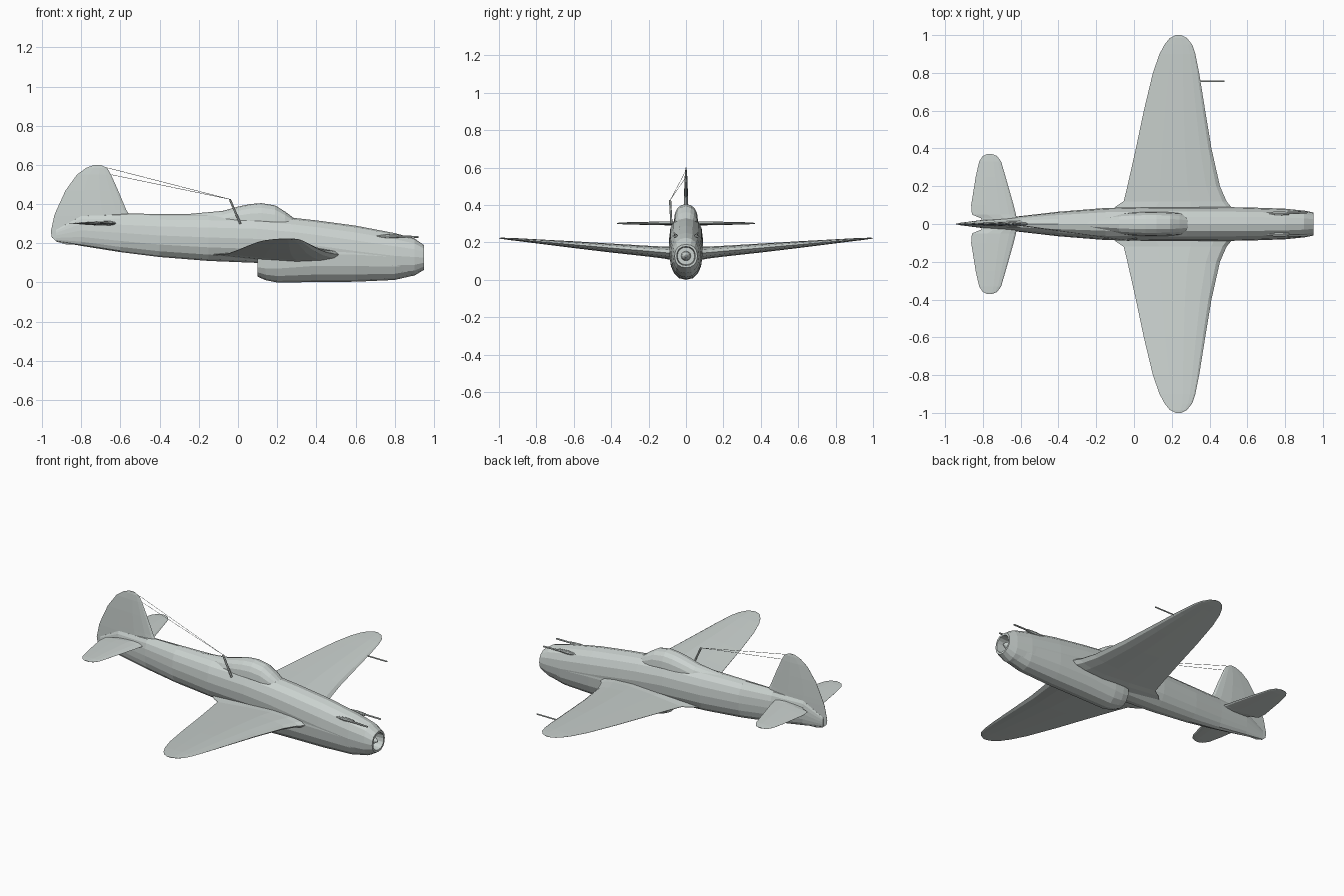
import bpy, bmesh, math
from mathutils import Vector

skin = bpy.data.materials.new("pale grey green")
skin.diffuse_color = (0.60, 0.65, 0.63, 1)


def loft(name, rings, smooth=False):
    """Skin a list of closed rings and cap both ends."""
    bm = bmesh.new()
    vs = [[bm.verts.new(p) for p in r] for r in rings]
    n = len(vs[0])
    for a, b in zip(vs, vs[1:]):
        for i in range(n):
            bm.faces.new((a[i], a[(i + 1) % n], b[(i + 1) % n], b[i]))
    bm.faces.new(vs[0])
    bm.faces.new(vs[-1])
    bmesh.ops.recalc_face_normals(bm, faces=bm.faces)
    me = bpy.data.meshes.new(name)
    bm.to_mesh(me)
    bm.free()
    me.materials.append(skin)
    ob = bpy.data.objects.new(name, me)
    bpy.context.collection.objects.link(ob)
    return ob


def oval(x, top, bot, hw, n=16, p=0.9):
    """Cross-section of the body at x."""
    zc, h, pts = (top + bot) / 2, (top - bot) / 2, []
    for i in range(n):
        a = 2 * math.pi * i / n
        c, s = math.cos(a), math.sin(a)
        pts.append((x, hw * math.copysign(abs(c) ** p, c), zc + h * math.copysign(abs(s) ** p, s)))
    return pts


def blade(name, sections, place):
    """Loft an aerofoil; sections are (span, leading x, trailing x, offset, thickness)."""
    foil = [(0, 0), (.04, .5), (.15, .85), (.35, 1), (.65, .65), (1, .04)]
    foil += [(f, -t) for f, t in reversed(foil[1:])]
    return loft(name, [[place(le + (te - le) * f, s, off + t * th / 2) for f, t in foil]
                       for s, le, te, off, th in sections])


def rod(name, a, b, r, n=6):
    a, b = Vector(a), Vector(b)
    q = (b - a).to_track_quat('Z', 'Y')
    circ = [q @ Vector((r * math.cos(2 * math.pi * i / n), r * math.sin(2 * math.pi * i / n), 0)) for i in range(n)]
    return loft(name, [[a + c for c in circ], [b + c for c in circ]])


# main fuselage with intake lip and recessed duct at the nose
body = [(-.93, .27, .21, .005), (-.8, .345, .187, .022), (-.6, .352, .155, .042),
        (-.4, .35, .13, .065), (-.15, .35, .11, .085), (.1, .345, .10, .09),
        (.28, .33, .08, .09), (.4, .317, .06, .09), (.6, .29, .03, .088),
        (.8, .252, .02, .081), (.9, .225, .035, .071), (.95, .19, .065, .061),
        (.95, .178, .077, .050), (.89, .174, .081, .046)]
loft("fuselage", [oval(*s) for s in body])
loft("intake_cone", [oval(.88, .155, .10, .028, 12, 1), oval(.92, .148, .107, .02, 12, 1),
                     oval(.945, .132, .123, .005, 12, 1)])

# engine bulge under the nose, with recessed exhaust
engine = [(.16, .17, .05, .055), (.1, .18, .045, .062), (.1, .195, .03, .074),
          (.14, .22, .012, .081), (.2, .245, 0, .086), (.4, .29, .002, .089),
          (.6, .28, .004, .088), (.8, .248, .013, .08), (.89, .222, .034, .068)]
loft("engine_fairing", [oval(*s) for s in engine])

# canopy blending into the spine
canopy = [(-.25, .35, .22, .03), (-.08, .365, .22, .055), (.0, .387, .23, .062),
          (.06, .400, .23, .064), (.12, .405, .23, .064), (.19, .393, .23, .062),
          (.24, .362, .23, .058), (.29, .325, .23, .045)]
loft("canopy", [oval(*s) for s in canopy])

# wings, tailplanes
wing = [(.05, .53, -.14, .142, .075), (.09, .515, -.10, .143, .07), (.12, .49, -.055, .146, .064),
        (.2, .455, -.035, .153, .058), (.4, .41, .01, .170, .048), (.6, .377, .052, .188, .036),
        (.8, .345, .10, .206, .022), (.9, .325, .135, .215, .015), (.95, .308, .162, .219, .011),
        (.985, .28, .19, .222, .007), (1.0, .25, .22, .223, .003)]
tail = [(0, -.61, -.80, .302, .026), (.03, -.62, -.81, .302, .025), (.05, -.625, -.858, .302, .023),
        (.1, -.637, -.862, .302, .021), (.25, -.68, -.838, .302, .015), (.33, -.703, -.82, .302, .011),
        (.36, -.725, -.80, .302, .007), (.37, -.75, -.78, .302, .004)]
for side, k in (("left", 1), ("right", -1)):
    place = lambda x, s, t: (x, k * s, t)
    blade(side + "_wing", wing, place)
    blade(side + "_tailplane", tail, place)
    # nose gun barrel and its trough fairing
    rod(side + "_gun", (.72, k * .058, .236), (.92, k * .062, .233), .005, 8)
    loft(side + "_gun_fairing", [[(x, k * .056 + y, z) for x, y, z in oval(x0, .236 + r, .236 - r, r, 8)]
                                 for x0, r in ((.68, .003), (.76, .011), (.82, .008))])

# fin and rudder
fin = [(.195, -.65, -.88, 0, .012), (.208, -.62, -.925, 0, .018), (.23, -.6, -.95, 0, .022),
       (.26, -.58, -.955, 0, .026), (.34, -.55, -.938, 0, .028), (.37, -.57, -.926, 0, .026),
       (.47, -.612, -.88, 0, .02), (.55, -.648, -.822, 0, .014), (.585, -.668, -.775, 0, .009),
       (.6, -.70, -.735, 0, .004)]
blade("fin", fin, lambda x, s, t: (x, t, s))

# antenna mast, wires and pitot tube
rod("antenna_mast", (.012, -.078, .30), (-.042, -.085, .425), .006)
rod("antenna_wire_upper", (-.042, -.085, .425), (-.665, 0, .585), .0012, 4)
rod("antenna_wire_lower", (-.042, -.085, .425), (-.645, 0, .55), .0012, 4)
rod("pitot_tube", (.33, .755, .202), (.48, .755, .202), .004)
